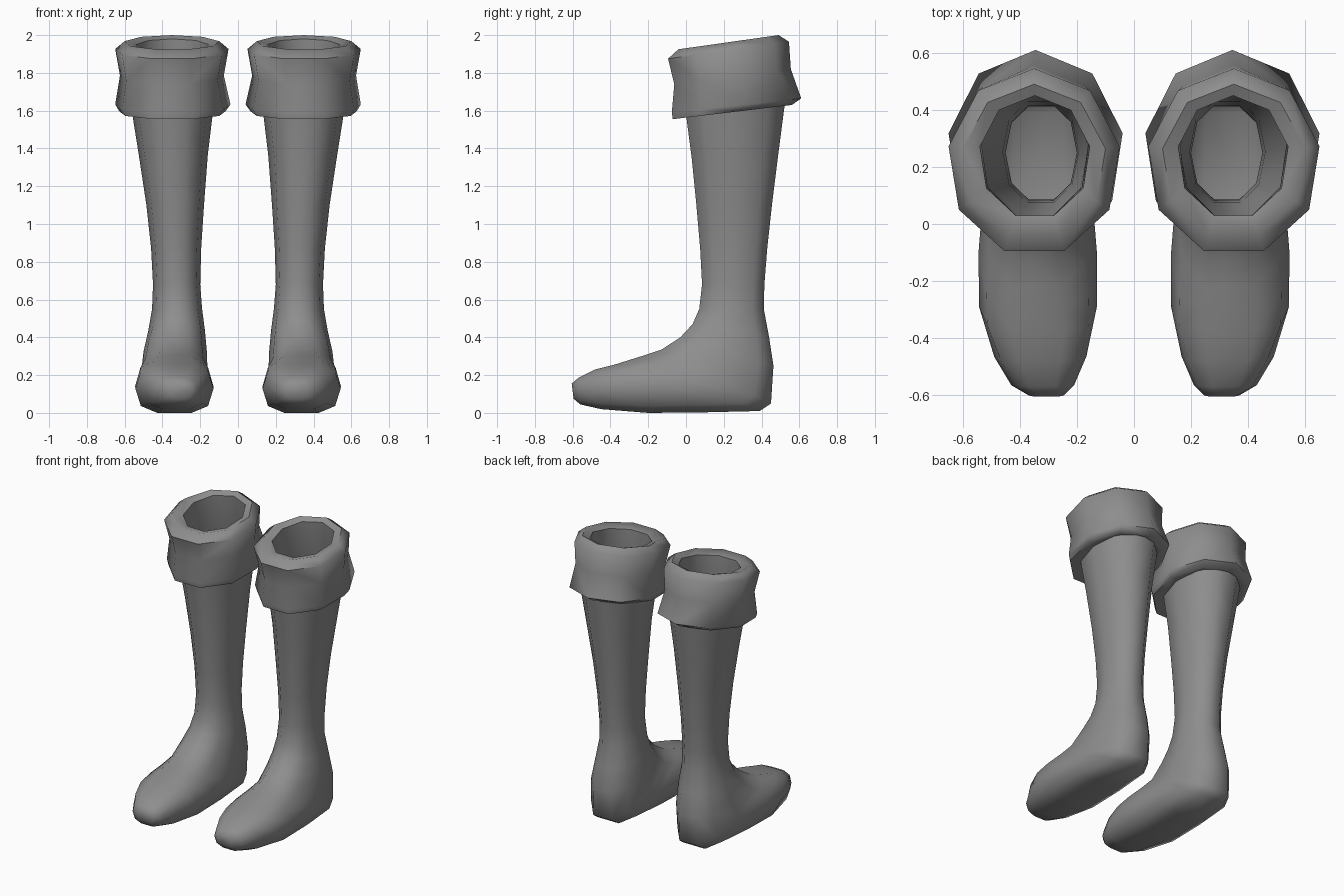
import bpy, bmesh, math

grey = bpy.data.materials.new("grey_leather")
grey.diffuse_color = (0.27, 0.27, 0.27, 1)


def ring(bm, n, offset, fy, fz, by, bz, x0, x1, p):
    """Tilted oval ring spanning a front/top point, a back/bottom point and an x range."""
    def power(v):
        return math.copysign(abs(v) ** p, v)
    pts = [(power(math.cos(a)), power(math.sin(a)))
           for a in (2 * math.pi * (i + offset) / n for i in range(n))]
    lo, hi = min(c for c, s in pts), max(c for c, s in pts)
    wide = max(s for c, s in pts)
    verts = []
    for c, s in pts:
        t = (c - lo) / (hi - lo)
        x = (x0 + x1) / 2 + (x1 - x0) / 2 * s / wide
        verts.append(bm.verts.new((x, fy + (by - fy) * t, fz + (bz - fz) * t)))
    return verts


def loft(name, sections, n, offset, closed=False, cap_end=False):
    """Skin the rings, then mirror to the other leg."""
    bm = bmesh.new()
    rings = [ring(bm, n, offset, *s) for s in sections]
    pairs = list(zip(rings, rings[1:]))
    if closed:
        pairs.append((rings[-1], rings[0]))
    for a, b in pairs:
        for i in range(n):
            j = (i + 1) % n
            bm.faces.new((a[i], a[j], b[j], b[i]))
    if cap_end:
        bm.faces.new(rings[-1])
    bmesh.ops.recalc_face_normals(bm, faces=bm.faces[:])
    mesh = bpy.data.meshes.new(name)
    bm.to_mesh(mesh)
    bm.free()
    mesh.materials.append(grey)
    obj = bpy.data.objects.new(name, mesh)
    bpy.context.collection.objects.link(obj)
    bpy.ops.object.select_all(action='DESELECT')
    obj.select_set(True)
    bpy.context.view_layer.objects.active = obj
    bpy.ops.object.shade_smooth_by_angle(angle=math.radians(60))
    obj.modifiers.new("other_leg", 'MIRROR').use_axis[0] = True
    return obj


# Hollow shaft flowing through the ankle into the foot:
# front y, z, back y, z, inner x, outer x, roundness
loft("boots", [
    (0.00, 1.58, 0.525, 1.65, 0.13, 0.565, 0.9),
    (0.03, 1.35, 0.49, 1.38, 0.16, 0.525, 0.9),
    (0.055, 1.10, 0.455, 1.10, 0.18, 0.485, 0.9),
    (0.075, 0.87, 0.43, 0.87, 0.195, 0.46, 0.9),
    (0.085, 0.68, 0.415, 0.68, 0.20, 0.45, 0.9),
    (0.07, 0.55, 0.412, 0.55, 0.19, 0.455, 0.9),
    (0.035, 0.47, 0.44, 0.40, 0.175, 0.475, 0.85),
    (-0.03, 0.40, 0.463, 0.25, 0.165, 0.50, 0.8),
    (-0.13, 0.335, 0.45, 0.05, 0.16, 0.515, 0.75),
    (-0.22, 0.305, 0.39, 0.01, 0.145, 0.53, 0.7),
    (-0.30, 0.28, 0.10, 0.003, 0.13, 0.545, 0.7),
    (-0.38, 0.255, -0.20, 0.0, 0.13, 0.543, 0.7),
    (-0.48, 0.23, -0.45, 0.02, 0.167, 0.49, 0.7),
    (-0.57, 0.185, -0.56, 0.045, 0.21, 0.43, 0.75),
    (-0.605, 0.155, -0.595, 0.075, 0.245, 0.37, 0.8),
], 10, 0.5, cap_end=True)

# Thick folded cuff: underside, outer wall, top rim, inner wall
loft("cuffs", [
    (0.01, 1.57, 0.52, 1.64, 0.14, 0.55, 1),
    (-0.07, 1.555, 0.56, 1.63, 0.065, 0.63, 1),
    (-0.075, 1.59, 0.61, 1.665, 0.04, 0.65, 1),
    (-0.062, 1.74, 0.555, 1.82, 0.075, 0.625, 1),
    (-0.095, 1.875, 0.545, 1.965, 0.05, 0.65, 1),
    (-0.04, 1.925, 0.49, 2.0, 0.10, 0.60, 1),
    (0.03, 1.91, 0.45, 1.98, 0.155, 0.54, 1),
    (0.03, 1.76, 0.47, 1.82, 0.16, 0.535, 1),
], 9, 0, closed=True)
